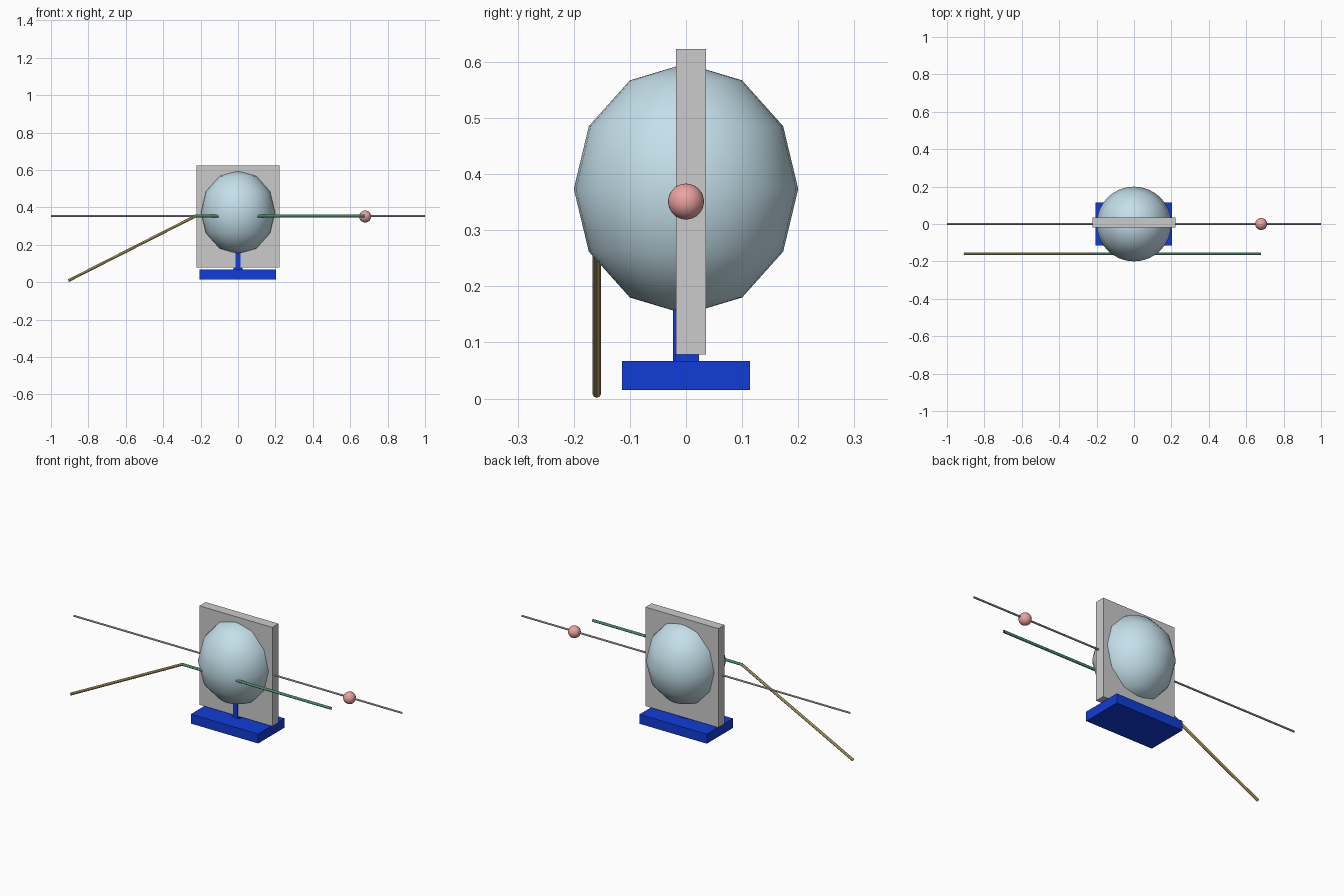
import bpy
from mathutils import Vector

if "Cube" in bpy.data.objects:
    bpy.data.objects.remove(bpy.data.objects["Cube"])


def paint(ob, name, color):
    ob.name = name
    if color:
        mat = bpy.data.materials.new(name + "_colour")
        mat.diffuse_color = (*color, 1)
        mat.use_nodes = True
        mat.node_tree.nodes["Principled BSDF"].inputs["Base Color"].default_value = mat.diffuse_color
        ob.data.materials.append(mat)
    return ob


def box(name, lo, hi, color=None):
    lo, hi = Vector(lo), Vector(hi)
    bpy.ops.mesh.primitive_cube_add(size=1, location=(lo + hi) / 2)
    ob = bpy.context.object
    ob.scale = hi - lo
    return paint(ob, name, color)


def ball(name, center, radii, segments, rings, color):
    bpy.ops.mesh.primitive_uv_sphere_add(segments=segments, ring_count=rings, radius=1, location=center)
    ob = bpy.context.object
    ob.scale = radii
    bpy.ops.object.shade_smooth()
    return paint(ob, name, color)


def tube(name, a, b, radius, color=None):
    a, b = Vector(a), Vector(b)
    d = b - a
    bpy.ops.mesh.primitive_cylinder_add(vertices=8, radius=radius, depth=d.length,
                                        end_fill_type='NOTHING', location=(a + b) / 2)
    ob = bpy.context.object
    ob.rotation_euler = d.to_track_quat('Z', 'Y').to_euler()
    return paint(ob, name, color)


BLUE = (0.005, 0.045, 0.68)
AXIS_Z = 0.353

# Stand: base slab, small foot and thin post
box("base", (-0.207, -0.114, 0.015), (0.203, 0.114, 0.067), BLUE)
box("post_foot", (-0.024, -0.02, 0.065), (0.024, 0.023, 0.078), BLUE)
box("post", (-0.014, -0.023, 0.065), (0.014, 0.022, 0.17), BLUE)

# Lens with few rings, and the plate through its middle
ball("lens", (0, 0, 0.3735), (0.2, 0.2, 0.2235), 32, 6, (0.55, 0.74, 0.82))
box("lens_plane", (-0.222, -0.018, 0.078), (0.222, 0.036, 0.623))

# Optical axis with the focal marker
tube("optical_axis", (-1, 0, AXIS_Z), (1, 0, AXIS_Z), 0.005)
ball("focal_point", (0.68, 0, AXIS_Z - 0.002), (0.032,) * 3, 32, 16, (0.84, 0.36, 0.36))

# Light ray, straight then bent
RAY_Y = -0.159
tube("straight_ray", (-0.232, RAY_Y, AXIS_Z), (0.68, RAY_Y, AXIS_Z), 0.0075, (0.2, 0.68, 0.38))
tube("bent_ray", (-0.907, RAY_Y, 0.008), (-0.228, RAY_Y, AXIS_Z), 0.0075, (0.68, 0.53, 0.2))
